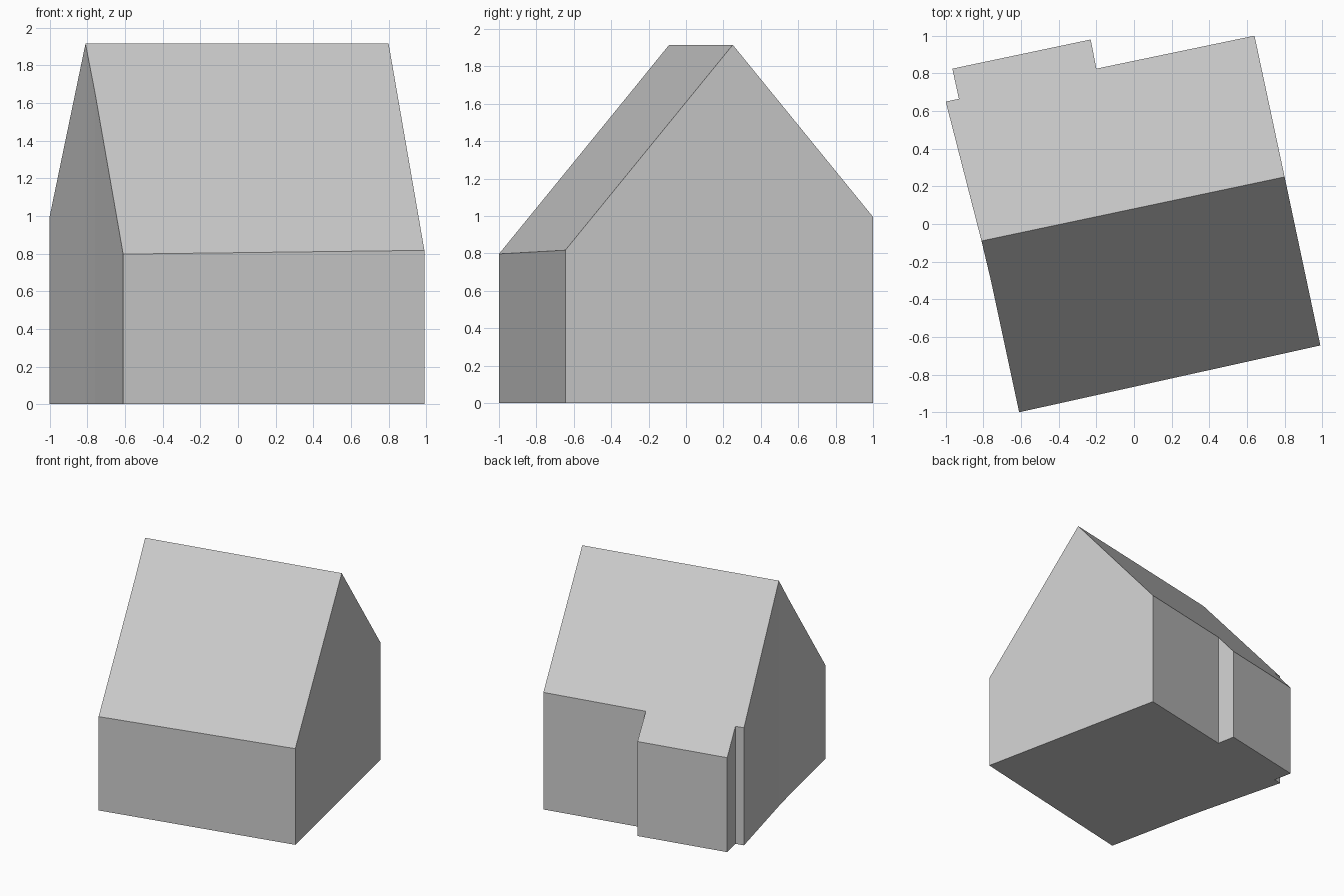
import bpy
import bmesh
from mathutils import Vector

cube = bpy.data.objects.get("Cube")
if cube:
    bpy.data.objects.remove(cube, do_unlink=True)

# Single plain colour
grey = bpy.data.materials.new("light grey")
grey.use_nodes = True
colour = (0.6, 0.6, 0.6, 1)
grey.diffuse_color = colour
grey.node_tree.nodes["Principled BSDF"].inputs["Base Color"].default_value = colour

# Gable roof: height falls evenly on both sides of the ridge
RIDGE_HEIGHT = 1.915
PITCH = 1.2
ridge_left = Vector((-0.81, -0.09))
ridge_right = Vector((0.80, 0.25))
along = (ridge_right - ridge_left).normalized()
across = Vector((-along.y, along.x))


def roof_height(point):
    return RIDGE_HEIGHT - PITCH * abs((point - ridge_left).dot(across))


# Footprint, counter-clockwise, with the stepped extension at the back
footprint = [Vector(p) for p in (
    (-0.61, -1.0), (0.99, -0.645), ridge_right, (0.64, 1.0),
    (-0.20, 0.825), (-0.23, 0.98), (-0.965, 0.825), (-0.93, 0.665),
    (-1.0, 0.65), ridge_left, (-0.76, -0.30))]

bm = bmesh.new()
base = [bm.verts.new((p.x, p.y, 0)) for p in footprint]
eaves = [bm.verts.new((p.x, p.y, roof_height(p))) for p in footprint]

# Floor and walls
bm.faces.new(base[::-1])
count = len(footprint)
for i in range(count):
    j = (i + 1) % count
    bm.faces.new((base[i], base[j], eaves[j], eaves[i]))

# Two roof slopes meeting at the ridge
right, left = footprint.index(ridge_right), footprint.index(ridge_left)
bm.faces.new(eaves[right:left + 1])
bm.faces.new(eaves[left:] + eaves[:right + 1])
bmesh.ops.recalc_face_normals(bm, faces=bm.faces)

mesh = bpy.data.meshes.new("house_body")
bm.to_mesh(mesh)
bm.free()
mesh.materials.append(grey)
house = bpy.data.objects.new("house_body", mesh)
bpy.context.collection.objects.link(house)
